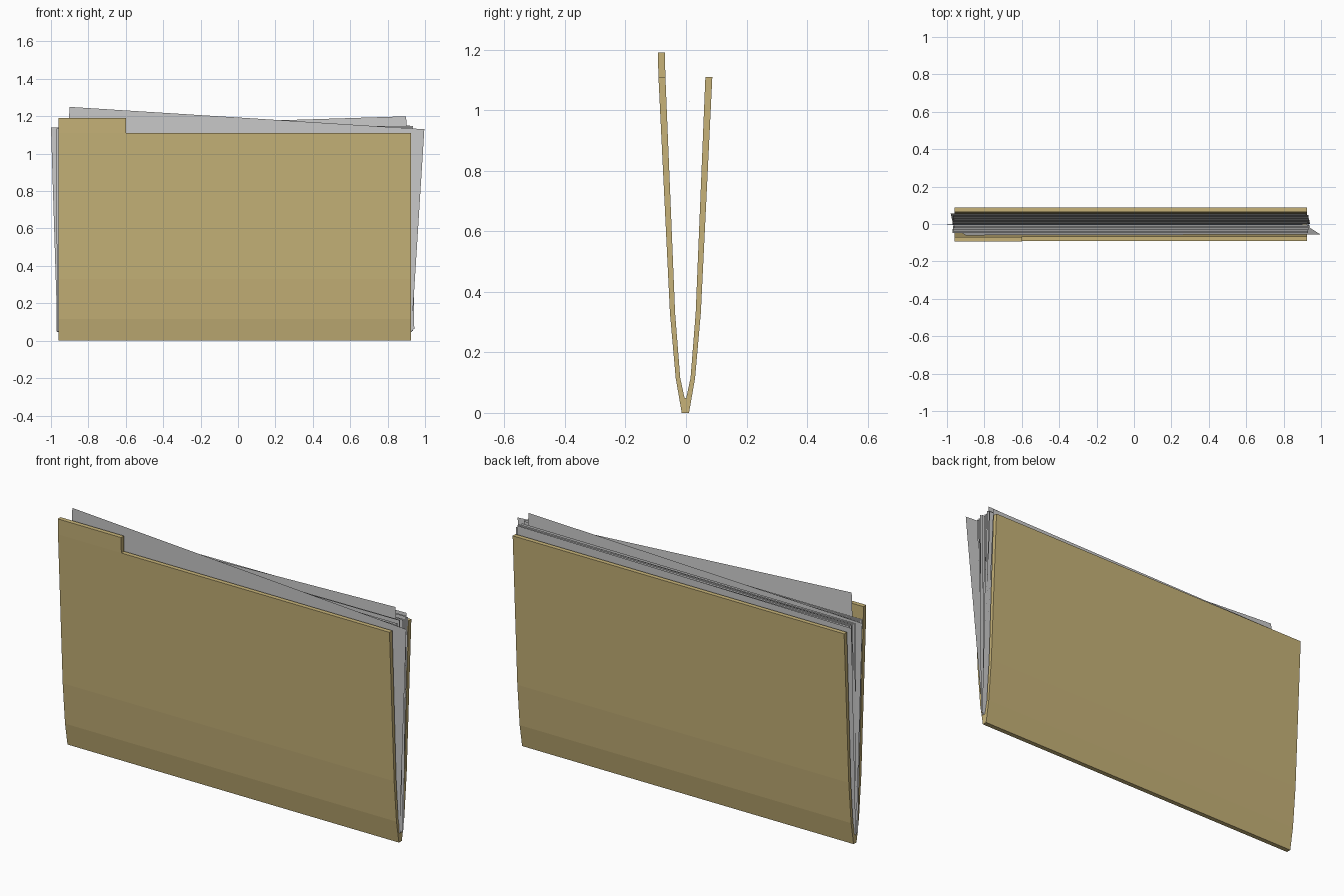
import bpy, bmesh, math, random

if "Cube" in bpy.data.objects:
    bpy.data.objects.remove(bpy.data.objects["Cube"])

random.seed(4)


def finish(bm, name, mat=None):
    mesh = bpy.data.meshes.new(name)
    bm.to_mesh(mesh)
    bm.free()
    obj = bpy.data.objects.new(name, mesh)
    bpy.context.collection.objects.link(obj)
    if mat:
        mesh.materials.append(mat)
    return obj


# Folder cover: a thick V profile (y, z) run along x
manila = bpy.data.materials.new("manila_card")
manila.diffuse_color = (0.57, 0.45, 0.19, 1)
manila.use_nodes = True
manila.node_tree.nodes["Principled BSDF"].inputs["Base Color"].default_value = manila.diffuse_color
MID = -0.002
outer = [(0.089, 1.11), (0.051, 0.33), (0.032, 0.115), (0.012, 0.0)]
inner = [(0.003, 0.05), (0.017, 0.115), (0.034, 0.33), (0.066, 1.11)]
half = outer + inner
profile = ([(MID + y, z) for y, z in outer]
           + [(MID - y, z) for y, z in reversed(outer)]
           + [(MID - y, z) for y, z in reversed(inner)]
           + [(MID + y, z) for y, z in inner])
bm = bmesh.new()
rings = [[bm.verts.new((x, y, z)) for y, z in profile]
         for x in (-0.96, -0.60, 0.925)]
n = len(profile)
for a, b in zip(rings, rings[1:]):
    for i in range(n):
        j = (i + 1) % n
        bm.faces.new((a[i], a[j], b[j], b[i]))
# End caps, one quad per pair of outer and inner points
for ring in (rings[0], rings[-1]):
    for i in range(n // 2 - 1):
        bm.faces.new((ring[i], ring[i + 1], ring[n - 2 - i], ring[n - 1 - i]))

# Index tab: raise the left part of the front cover's top edge
top = next(f for f in bm.faces
           if all(v.co.z > 1.1 and v.co.y < 0 and v.co.x < -0.5 for v in f.verts))
verts = bmesh.ops.extrude_face_region(bm, geom=[top])["geom"]
bmesh.ops.translate(bm, vec=(0, -0.002, 0.08),
                    verts=[v for v in verts if isinstance(v, bmesh.types.BMVert)])
bmesh.ops.delete(bm, geom=[top] if top.is_valid else [], context='FACES_ONLY')
bmesh.ops.recalc_face_normals(bm, faces=bm.faces)
finish(bm, "folder_cover", manila)


# Paper sheets: flat pages fanning out from the fold
def sheet(name, x, z, roll, y_top, w=1.9, h=1.085):
    """x, z is the top left corner; roll turns the page in its plane."""
    c, s = math.cos(math.radians(roll)), math.sin(math.radians(roll))
    corners = [(x, z), (x + s * h, z - c * h),
               (x + s * h + c * w, z - c * h + s * w), (x + c * w, z + s * w)]
    y_low = -0.004 + 0.15 * y_top
    bm = bmesh.new()
    bm.faces.new([bm.verts.new((px, y_low + (y_top - y_low) * (pz - 0.05) / 1.09, pz))
                  for px, pz in corners])
    finish(bm, name)


sheet("front_crooked_sheet", -0.90, 1.25, -3.6, -0.056)
sheet("middle_crooked_sheet", -1.00, 1.14, 1.8, -0.004)
sheet("back_crooked_sheet", -0.98, 1.132, 0.6, 0.056)
for i, y in enumerate((-0.049, -0.040, -0.031, -0.022, -0.013,
                       0.005, 0.014, 0.022, 0.030, 0.039, 0.047)):
    roll = random.uniform(-0.1, 0.45)
    sheet(f"sheet_{i + 1}", -0.967 + random.uniform(-0.003, 0.003), 1.135, roll, y)
